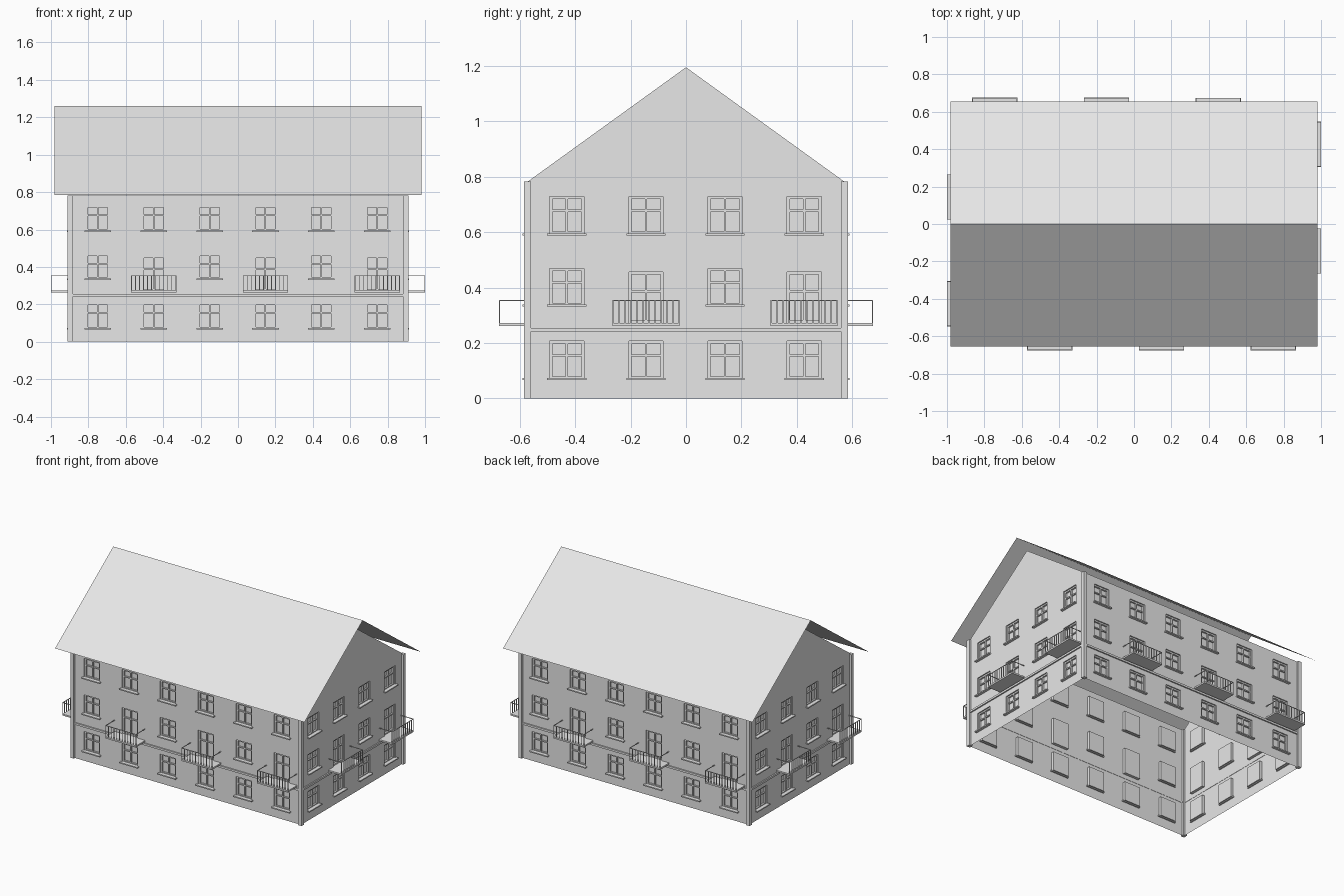
import bpy, bmesh, math
from mathutils import Matrix

if "Cube" in bpy.data.objects:
    bpy.data.objects.remove(bpy.data.objects["Cube"])

mat = bpy.data.materials.new("light_grey")
mat.diffuse_color = (0.8, 0.8, 0.8, 1)
mat.use_nodes = True
mat.node_tree.nodes["Principled BSDF"].inputs["Base Color"].default_value = mat.diffuse_color

WX, WY, H = 0.897, 0.572, 0.782      # wall planes and wall height
WW, DEPTH = 0.124, 0.02              # window width and recess depth
ROWS = [(0.07, 0.207), (0.335, 0.469), (0.592, 0.729)]
DOOR = (0.273, 0.457)


def box(bm, x0, x1, y0, y1, z0, z1):
    m = Matrix.Translation(((x0 + x1) / 2, (y0 + y1) / 2, (z0 + z1) / 2))
    m = m @ Matrix.Diagonal((x1 - x0, y1 - y0, z1 - z0, 1))
    bmesh.ops.create_cube(bm, size=1, matrix=m)


def face(bm, *pts):
    bm.faces.new([bm.verts.new(p) for p in pts])


def panel(bm, x0, x1, z0, z1, y=0):
    face(bm, (x0, y, z0), (x1, y, z0), (x1, y, z1), (x0, y, z1))


def finish(bm, name, matrix=None):
    me = bpy.data.meshes.new(name)
    bm.to_mesh(me)
    bm.free()
    me.materials.append(mat)
    ob = bpy.data.objects.new(name, me)
    if matrix:
        ob.matrix_world = matrix
    bpy.context.collection.objects.link(ob)


# One facade, built facing -y with the wall at y = 0
def facade(side, matrix, half, cols, gable):
    wall, frames, sills, balc, belt = [bmesh.new() for _ in range(5)]
    left = -half
    for i, c in enumerate(cols):
        a, b = c - WW / 2, c + WW / 2
        has_door = i % 2 == 1
        holes = [ROWS[0], DOOR if has_door else ROWS[1], ROWS[2]]
        panel(wall, left, a, 0, H)
        left = b
        z = 0
        for k, (z0, z1) in enumerate(holes):
            panel(wall, a, b, z, z0)
            z = z1
            # recessed pane and its reveals
            panel(wall, a, b, z0, z1, DEPTH)
            for zz, flip in ((z0, 1), (z1, -1)):
                p = [(a, 0, zz), (b, 0, zz), (b, DEPTH, zz), (a, DEPTH, zz)]
                face(wall, *p[::flip])
            for xx, flip in ((a, -1), (b, 1)):
                p = [(xx, 0, z0), (xx, 0, z1), (xx, DEPTH, z1), (xx, DEPTH, z0)]
                face(wall, *p[::flip])
            # frame, mullion and transom
            t, f0, f1 = 0.01, 0.008, DEPTH
            box(frames, a, a + t, f0, f1, z0, z1)
            box(frames, b - t, b, f0, f1, z0, z1)
            box(frames, a + t, b - t, f0, f1, z0, z0 + t)
            box(frames, a + t, b - t, f0, f1, z1 - t, z1)
            box(frames, c - 0.004, c + 0.004, f0, f1, z0 + t, z1 - t)
            zt = z0 + 0.62 * (z1 - z0)
            box(frames, a + t, b - t, f0 + 0.002, f1, zt - 0.004, zt + 0.004)
            if not (has_door and k == 1):
                box(sills, c - 0.071, c + 0.071, -0.018, 0.01, z0 - 0.004, z0 + 0.004)
        panel(wall, a, b, z, H)
        # balcony slab, balusters and handrail
        if has_door:
            h, out, r = 0.121, 0.103, 0.002
            box(balc, c - h, c + h, -out, 0, 0.262, 0.273)
            for n in range(12):
                x = c - h + r + n * (2 * h - 2 * r) / 11
                box(balc, x - r, x + r, -out, -out + 2 * r, 0.273, 0.352)
            box(balc, c - h, c + h, -out, -out + 2 * r, 0.351, 0.355)
            for x in (c - h + r, c + h - r):
                box(balc, x - r, x + r, -out + 2 * r, 0, 0.351, 0.355)
    panel(wall, left, half, 0, H)
    if gable:
        face(wall, (-half, 0, H), (half, 0, H), (0, 0, 1.195))
    bmesh.ops.remove_doubles(wall, verts=wall.verts, dist=1e-5)
    # string course above the ground floor
    box(belt, -half + 0.013, half - 0.013, -0.009, 0.002, 0.241, 0.255)
    for bm, part in ((wall, "wall"), (frames, "window_frames"), (sills, "window_sills"),
                     (balc, "balconies"), (belt, "string_course")):
        finish(bm, side + "_" + part, matrix)


# Opposite sides are half-turn copies of each other
long_cols = [-0.75 + 0.299 * i for i in range(6)]
short_cols = [-0.43 + 0.2855 * i for i in range(4)]
for i, side in enumerate(("front", "right", "back", "left")):
    short = i % 2
    m = Matrix.Rotation(i * math.pi / 2, 4, 'Z') @ Matrix.Translation((0, -(WX if short else WY), 0))
    facade(side, m, WY if short else WX, short_cols if short else long_cols, short)

# Corner pillars
bm = bmesh.new()
for sx in (-1, 1):
    for sy in (-1, 1):
        x, y, r = sx * WX, sy * WY, 0.0135
        box(bm, x - r, x + r, y - r, y + r, 0, H)
finish(bm, "corner_pillars")

# Thin overhanging roof sheet
bm = bmesh.new()
rx, ry, ze, zr = 0.982, 0.655, 0.785, 1.26
face(bm, (-rx, -ry, ze), (rx, -ry, ze), (rx, 0, zr), (-rx, 0, zr))
face(bm, (rx, ry, ze), (-rx, ry, ze), (-rx, 0, zr), (rx, 0, zr))
bmesh.ops.remove_doubles(bm, verts=bm.verts, dist=1e-5)
finish(bm, "roof")
